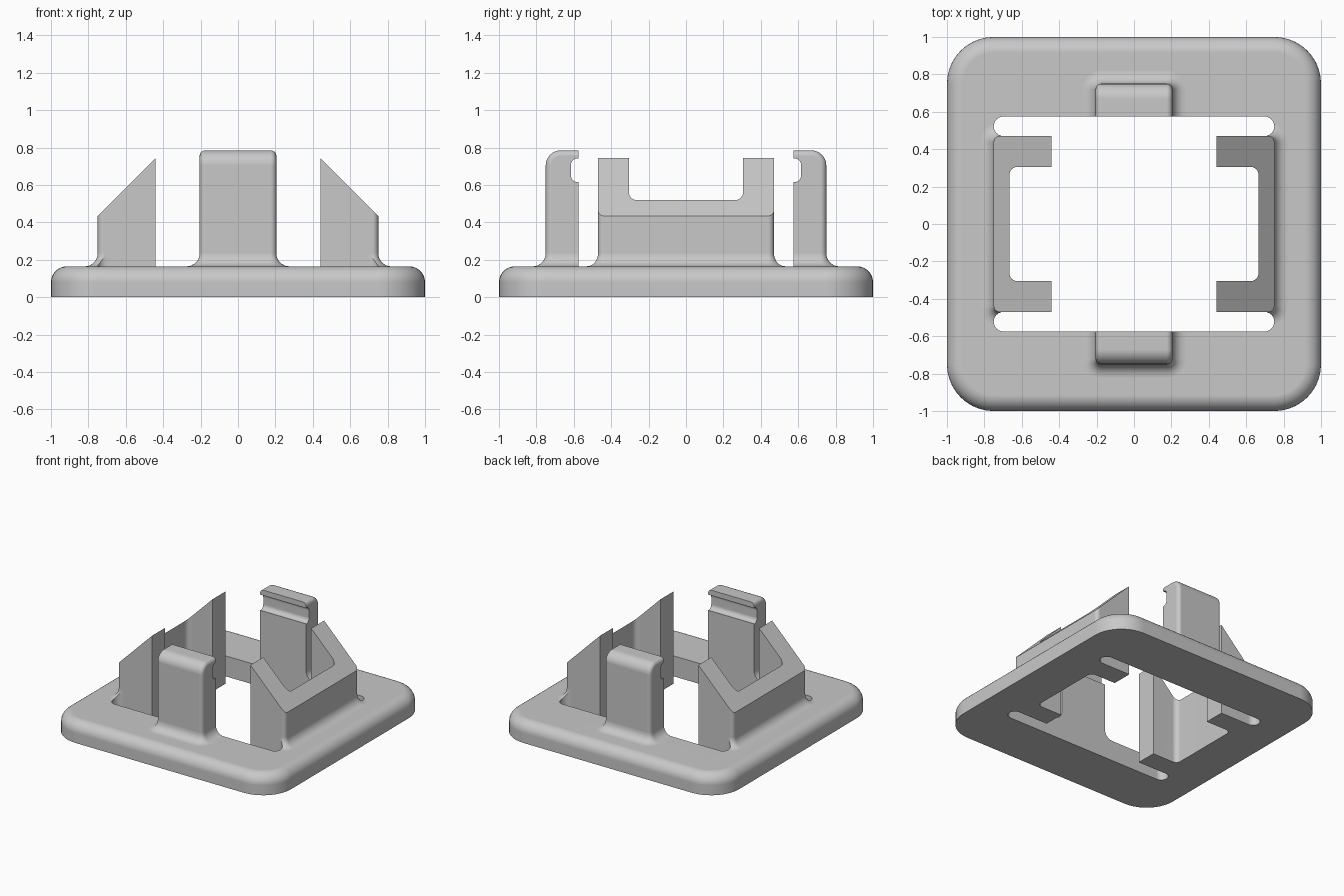
import bpy, bmesh
from math import sin, cos, pi, radians
from mathutils import Matrix

if "Cube" in bpy.data.objects:
    bpy.data.objects.remove(bpy.data.objects["Cube"])

grey = bpy.data.materials.new("light grey plastic")
grey.use_nodes = True
COLOUR = (0.58, 0.58, 0.58, 1)
grey.diffuse_color = COLOUR
grey.node_tree.nodes["Principled BSDF"].inputs["Base Color"].default_value = COLOUR

FLOOR = 0.165          # top of the base plate
OPEN = 0.575           # half depth of the opening
WALL = 0.75            # outer face of tabs and brackets
ARM = 0.47             # half width of a bracket
QUARTER = [i * pi / 16 for i in range(9)]


def arc(cx, cy, r, start, end, n=8):
    angles = [radians(start + (end - start) * i / n) for i in range(n + 1)]
    return [(cx + r * cos(a), cy + r * sin(a)) for a in angles]


def mirrored(half):
    """Close an outline by reflecting it across the first axis."""
    return half + [(a, -b) for a, b in reversed(half)]


def loft(rings):
    """Join equal-length rings, given as (outline, height), into a capped solid."""
    bm = bmesh.new()
    loops = [[bm.verts.new((x, y, z)) for x, y in pts] for pts, z in rings]
    for low, high in zip(loops, loops[1:]):
        for i in range(len(low)):
            j = (i + 1) % len(low)
            bm.faces.new((low[i], low[j], high[j], high[i]))
    bm.faces.new(loops[0])
    bm.faces.new(loops[-1])
    bmesh.ops.recalc_face_normals(bm, faces=bm.faces)
    return bm


def make(name, bm, turn=0):
    bm.transform(Matrix.Rotation(radians(turn), 4, "Z"))
    mesh = bpy.data.meshes.new(name)
    bm.to_mesh(mesh)
    bm.free()
    mesh.materials.append(grey)
    obj = bpy.data.objects.new(name, mesh)
    bpy.context.collection.objects.link(obj)
    return obj


def finish(obj, cutter=None):
    bpy.ops.object.select_all(action="DESELECT")
    obj.select_set(True)
    bpy.context.view_layer.objects.active = obj
    if cutter:
        cut = obj.modifiers.new("cut", "BOOLEAN")
        cut.object, cut.operation, cut.solver = cutter, "DIFFERENCE", "EXACT"
        bpy.ops.object.modifier_apply(modifier=cut.name)
    bpy.ops.object.shade_smooth_by_angle(angle=radians(32))
    even = obj.modifiers.new("even shading", "WEIGHTED_NORMAL")
    even.keep_sharp = True


# Opening: two round-ended slots joined by a space between the bracket arms
slot = (OPEN - ARM) / 2
side = (arc(WALL - slot, ARM + slot, slot, 90, -90, 12)
        + [(0.44, ARM), (0.44, 0.305)]
        + arc(0.625, 0.265, 0.04, 90, 0))
right = mirrored(side)
opening = right + [(-x, -y) for x, y in right]
cutter = make("opening_cutter", loft([(opening, -0.1), (opening, 0.4)]))
cutter.hide_render = True


# Base plate with rounded corners and a rounded upper rim
def plate_outline(inset):
    r = 0.25 - inset
    return [p for k, (sx, sy) in enumerate([(1, 1), (-1, 1), (-1, -1), (1, -1)])
            for p in arc(0.75 * sx, 0.75 * sy, r, 90 * k, 90 * k + 90, 10)]


rim = 0.085
rings = [(plate_outline(0), 0)]
for t in QUARTER:
    rings.append((plate_outline(rim * (1 - cos(t))), FLOOR - rim + rim * sin(t)))
finish(make("base_plate", loft(rings)), cutter)


# Concave fillet that blends an upright into the plate
def skirt(half, inner, radius=0.07, corner=0.03):
    rings = []
    for t in QUARTER:
        grow = radius * (1 - sin(t))
        outline = [(inner, half + grow)] + arc(
            WALL - corner, half - corner, corner + grow, 90, 0)
        rings.append((mirrored(outline), FLOOR + radius * (1 - cos(t))))
    return loft(rings)


# Side profile of a tab, with a catch groove on its inner face
def tab_profile(inset):
    top, bend = 0.785, 0.08
    return ([(OPEN, FLOOR), (WALL - inset, FLOOR)]
            + arc(WALL - bend, top - bend, bend - inset, 0, 90)
            + [(OPEN, top - inset), (OPEN, 0.742)]
            + arc(0.58, 0.707, 0.035, 90, 0, 6)
            + arc(0.58, 0.65, 0.035, 0, -90, 6) + [(OPEN, 0.615)])


# Upright tab: the profile pulled across its width, shrinking at rounded ends
def tab(half=0.205, corner=0.03):
    end = [(tab_profile(corner * (1 - cos(t))), half - corner + corner * sin(t))
           for t in QUARTER]
    bm = loft([(pts, -w) for pts, w in reversed(end)] + end)
    bm.transform(Matrix.Rotation(pi / 2, 4, "X"))
    return bm


# Bracket: C-shaped plan with its top cut at a 45 degree slope
def bracket():
    half = (arc(0.625, 0.265, 0.04, 0, 90)
            + [(0.44, 0.305), (0.44, ARM)]
            + arc(WALL - 0.03, ARM - 0.03, 0.03, 90, 0))
    plan = mirrored(half)
    bm = loft([(plan, FLOOR), (plan, 1)])
    for v in bm.verts:
        if v.co.z > 0.5:
            v.co.z = 0.435 + WALL - v.co.x
    bm.normal_update()
    return bm


for name, turn in (("front", -90), ("back", 90)):
    finish(make(name + "_tab", tab(), turn))
    finish(make(name + "_tab_fillet", skirt(0.205, OPEN), turn))

for name, turn in (("left", 0), ("right", 180)):
    finish(make(name + "_bracket", bracket(), turn))
    finish(make(name + "_bracket_fillet", skirt(ARM, 0.69), turn), cutter)

bpy.data.objects.remove(cutter)
